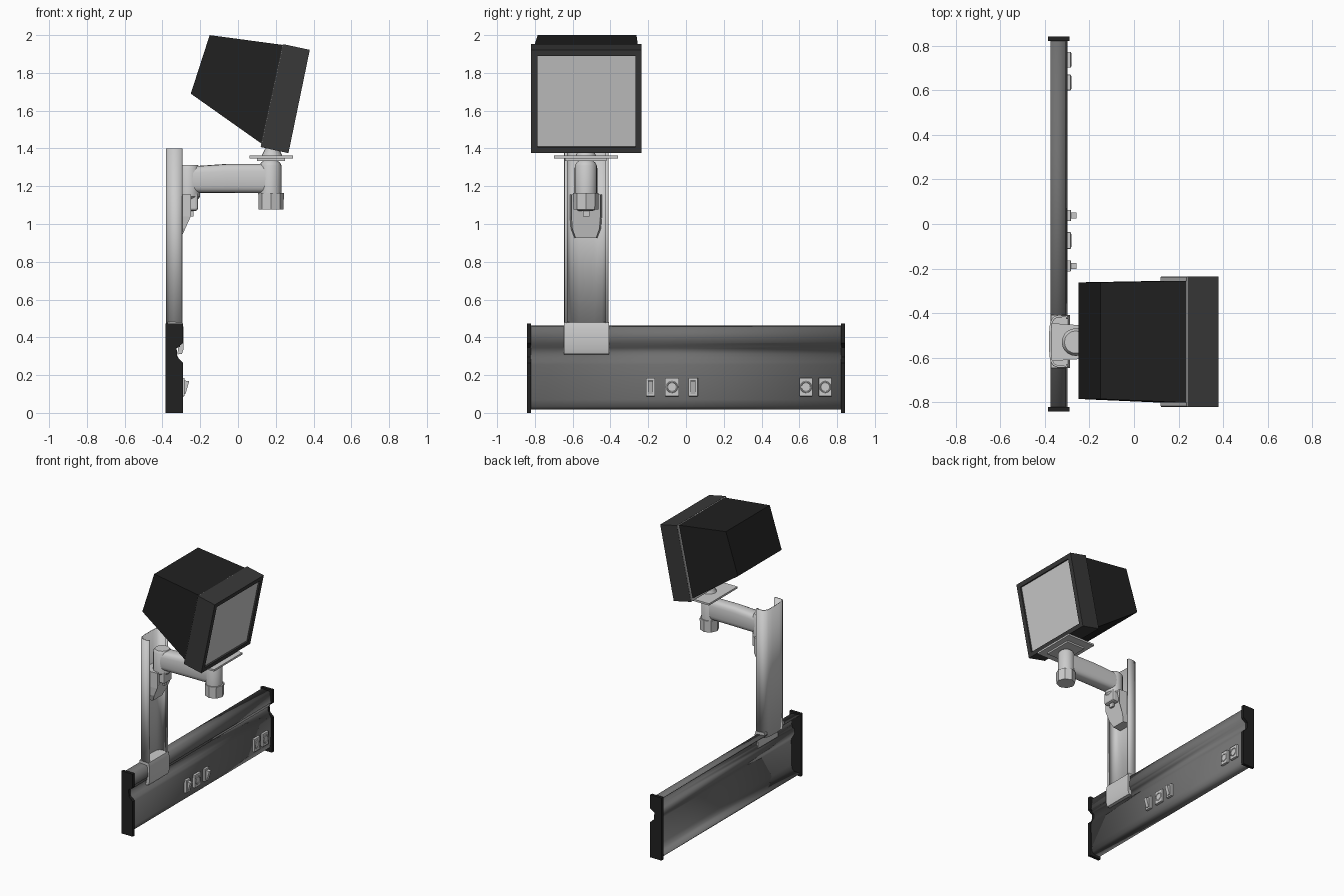
import bpy, bmesh, math
from mathutils import Vector

if "Cube" in bpy.data.objects:
    bpy.data.objects.remove(bpy.data.objects["Cube"])


def material(name, v):
    m = bpy.data.materials.new(name)
    m.diffuse_color = (v, v, v, 1)
    m.use_nodes = True
    m.node_tree.nodes["Principled BSDF"].inputs["Base Color"].default_value = m.diffuse_color
    return m


RAIL = material("rail_grey", 0.16)
BLACK = material("black", 0.015)
DARK = material("dark_grey", 0.04)
PALE = material("screen_grey", 0.6)


def finish(name, bm, mat=None, smooth=False, bevel=0):
    bmesh.ops.recalc_face_normals(bm, faces=bm.faces)
    me = bpy.data.meshes.new(name)
    bm.to_mesh(me)
    bm.free()
    ob = bpy.data.objects.new(name, me)
    bpy.context.collection.objects.link(ob)
    if mat:
        me.materials.append(mat)
    if bevel:
        b = ob.modifiers.new("bevel", "BEVEL")
        b.width, b.segments = bevel, 2
    if smooth:
        bpy.ops.object.select_all(action="DESELECT")
        ob.select_set(True)
        bpy.context.view_layer.objects.active = ob
        bpy.ops.object.shade_smooth_by_angle(angle=math.radians(35))
    return ob


def loft(name, rings, mat=None, smooth=False, bevel=0):
    """Closed solid through rings of equal point count."""
    bm = bmesh.new()
    vs = [[bm.verts.new(p) for p in r] for r in rings]
    n = len(rings[0])
    for a, b in zip(vs, vs[1:]):
        for i in range(n):
            bm.faces.new((a[i], a[(i + 1) % n], b[(i + 1) % n], b[i]))
    bm.faces.new(vs[0])
    bm.faces.new(vs[-1])
    return finish(name, bm, mat, smooth, bevel)


def prism_y(name, prof, y0, y1, **k):
    return loft(name, [[(x, y, z) for x, z in prof] for y in (y0, y1)], **k)


def box(name, x0, x1, y0, y1, z0, z1, **k):
    return prism_y(name, [(x0, z0), (x1, z0), (x1, z1), (x0, z1)], y0, y1, **k)


def lathe(name, x, y, rz, sides=20, **k):
    return loft(name, [[(x + r * math.cos(2 * math.pi * i / sides),
                         y + r * math.sin(2 * math.pi * i / sides), z)
                        for i in range(sides)] for r, z in rz], smooth=True, **k)


def sheet(name, path, to3d, ends, thick, mat=None):
    """Open profile extruded to a thin solid shell."""
    bm = bmesh.new()
    a, b = [[bm.verts.new(to3d(p, e)) for p in path] for e in ends]
    for i in range(len(path) - 1):
        bm.faces.new((a[i], a[i + 1], b[i + 1], b[i]))
    ob = finish(name, bm, mat, True)
    s = ob.modifiers.new("thickness", "SOLIDIFY")
    s.thickness, s.offset = thick, 0
    return ob


# Wall rail: open-backed extrusion with a groove along the front
rail = [(-0.375, 0.02), (-0.33, 0.022), (-0.312, 0.035), (-0.304, 0.07), (-0.302, 0.255), (-0.306, 0.27),
        (-0.318, 0.29), (-0.328, 0.31), (-0.328, 0.345), (-0.31, 0.352), (-0.31, 0.37),
        (-0.302, 0.375), (-0.31, 0.455), (-0.375, 0.46)]
sheet("wall_rail", rail, lambda p, y: (p[0], y, p[1]), (-0.822, 0.822), 0.006, RAIL)

# End caps with notch
cap = [(-0.385, 0), (-0.29, 0), (-0.29, 0.265), (-0.322, 0.295), (-0.325, 0.345),
       (-0.29, 0.37), (-0.29, 0.472), (-0.385, 0.472)]
for side, name in ((-1, "left_end_cap"), (1, "right_end_cap")):
    prism_y(name, cap, side * 0.82, side * 0.842, mat=BLACK)

# Sockets and rocker switches on the rail
for i, (y, w, kind) in enumerate([(-0.188, 0.05, 0), (-0.074, 0.075, 1), (0.038, 0.05, 0),
                                  (0.635, 0.07, 1), (0.737, 0.07, 1)]):
    box(f"outlet_plate_{i}", -0.305, -0.283, y - w / 2, y + w / 2, 0.088, 0.185, bevel=0.003)
    if kind:
        # raised ring around a shallow round socket
        bpy.ops.mesh.primitive_torus_add(major_radius=0.027, minor_radius=0.004, major_segments=20,
                                         minor_segments=6, location=(-0.283, y, 0.137),
                                         rotation=(0, math.pi / 2, 0))
        bpy.context.object.name = f"socket_ring_{i}"
    else:
        prism_y(f"rocker_switch_{i}", [(-0.29, 0.1), (-0.278, 0.1), (-0.258, 0.168), (-0.29, 0.172)],
                y - 0.013, y + 0.013)

# Upright channel, open toward the front
yc, hw = -0.527, 0.113
half = [(-0.30, hw - 0.012), (-0.302, hw), (-0.34, hw), (-0.36, hw - 0.008), (-0.372, hw - 0.03), (-0.376, 0.04)]
path = [(x, yc - d) for x, d in half] + [(x, yc + d) for x, d in reversed(half)]
sheet("upright_channel", path, lambda p, z: (p[0], p[1], z), (0.44, 1.40), 0.01)

# Foot cover hooking over the rail into the groove
prism_y("foot_cover", [(-0.32, 0.31), (-0.297, 0.312), (-0.288, 0.34), (-0.288, 0.45), (-0.296, 0.478),
                       (-0.372, 0.482), (-0.372, 0.458), (-0.31, 0.456)], -0.645, -0.408, smooth=True)

# Arm bracket: tapered shield plate with a boss, fixed in the channel
yb = -0.53
shield = [(-0.09, 1.16), (-0.09, 0.98), (-0.06, 0.925), (0.06, 0.925), (0.09, 0.98), (0.09, 1.16)]
front = [(-0.245, 1.15), (-0.25, 1.04), (-0.295, 0.93)]


def front_x(z):
    return -0.25 if z > 1.04 else -0.25 - 0.05 * (1.04 - z) / 0.11


body = [(-0.085, 1.155), (-0.085, 1.04), (-0.08, 0.975), (-0.06, 0.925),
        (0.06, 0.925), (0.08, 0.975), (0.085, 1.04), (0.085, 1.155)]
loft("arm_bracket", [[(-0.372, yb + y, z) for y, z in body],
                     [(front_x(z), yb + y * 0.9, z) for y, z in body]])
box("bracket_boss", -0.27, -0.212, yb - 0.05, yb + 0.05, 1.07, 1.165, bevel=0.012)
box("bracket_latch", -0.25, -0.235, yb - 0.015, yb + 0.02, 1.04, 1.072)

# Arm pivot, arm and end post
lathe("arm_pivot", -0.262, yb, [(0.05, 1.13), (0.062, 1.145), (0.062, 1.295), (0.05, 1.312)])
sec = []
for i in range(20):
    a = 2 * math.pi * i / 20
    c, s = math.cos(a), math.sin(a)
    sec.append((math.copysign(abs(c) ** 0.6, c), math.copysign(abs(s) ** 0.6, s)))
loft("arm", [[(x, yb + w * c, zc + h * s) for c, s in sec]
             for x, w, h, zc in [(-0.25, 0.058, 0.07, 1.235), (-0.06, 0.054, 0.077, 1.241),
                                 (0.17, 0.05, 0.077, 1.241)]], smooth=True)
lathe("end_post", 0.172, yb, [(0.058, 1.15), (0.058, 1.31), (0.05, 1.325), (0.03, 1.34)])
lathe("post_nut", 0.175, yb, [(0.066, 1.078), (0.068, 1.165)], sides=8)

# Monitor platform
box("lower_plate", 0.10, 0.25, yb - 0.11, yb + 0.11, 1.334, 1.346)
box("monitor_platform", 0.06, 0.29, yb - 0.17, yb + 0.17, 1.348, 1.362)
lathe("tilt_neck", 0.18, yb, [(0.055, 1.36), (0.035, 1.40), (0.035, 1.43)])


# Monitor: frame corners in the side view, tilted slightly downward
def quad(lo, hi, y0, y1):
    return [(lo[0], y0, lo[1]), (lo[0], y1, lo[1]), (hi[0], y1, hi[1]), (hi[0], y0, hi[1])]


def inset(q, d):
    c = sum((Vector(p) for p in q), Vector()) / 4
    return [tuple(c + (Vector(p) - c) * (1 - d)) for p in q]


Y0, Y1 = -0.82, -0.235
face = quad((0.267, 1.375), (0.38, 1.922), Y0, Y1)
back = quad((0.122, 1.407), (0.24, 1.952), Y0, Y1)
rim = inset(face, 0.115)
screen = [(x - 0.015, y, z + 0.003) for x, y, z in rim]
loft("monitor_frame", [back, face, rim, screen], mat=DARK)
loft("screen", [[(x - 0.01, y, z) for x, y, z in screen],
                [(x + 0.003, y, z) for x, y, z in screen]], mat=PALE)
loft("frame_back_plate", [inset(back, 0.005), [(x - 0.003, y, z) for x, y, z in inset(back, 0.01)]], mat=PALE)

# Tapered monitor housing
loft("monitor_housing", [quad((0.135, 1.418), (0.238, 1.948), -0.802, -0.255),
                         quad((-0.25, 1.69), (-0.15, 2.0), -0.785, -0.262)], mat=BLACK)
